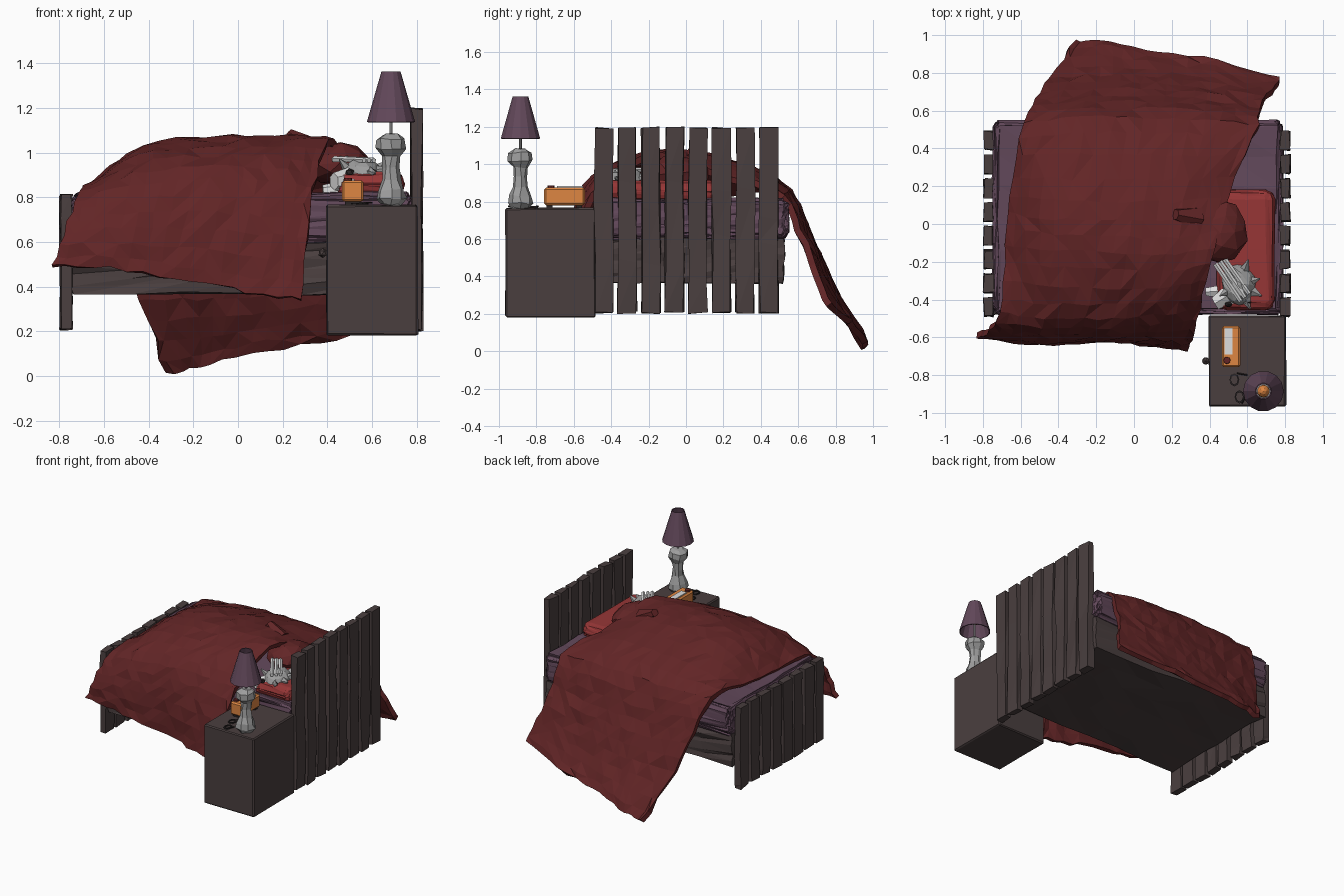
import bpy, bmesh, math, random
from mathutils import Vector, Matrix

if "Cube" in bpy.data.objects:
    bpy.data.objects.remove(bpy.data.objects["Cube"])

random.seed(4)

def mat(name, r, g, b):
    m = bpy.data.materials.new(name)
    m.diffuse_color = [((c / 255 + .055) / 1.055) ** 2.4 for c in (r, g, b)] + [1]
    m.use_nodes = True
    m.node_tree.nodes["Principled BSDF"].inputs["Base Color"].default_value = m.diffuse_color
    return m

WOOD = mat("dark wood", 74, 63, 63)
BLANKET = mat("dark red cloth", 98, 37, 38)
PILLOW = mat("pillow red", 150, 54, 54)
PURPLE = mat("dull purple", 98, 72, 90)
ORANGE = mat("orange", 222, 134, 66)
BONE = mat("grey bone", 158, 158, 158)
WHITE = mat("pale bone", 222, 222, 222)
DARK = mat("near black", 42, 37, 38)

def finish(name, bm, m, jitter=0):
    for v in bm.verts:
        v.co += Vector([random.uniform(-jitter, jitter) for _ in range(3)])
    me = bpy.data.meshes.new(name)
    bm.to_mesh(me)
    bm.free()
    ob = bpy.data.objects.new(name, me)
    bpy.context.collection.objects.link(ob)
    me.materials.append(m)
    return ob

def box(name, lo, hi, m, jitter=0, cuts=0, bevel=0, segs=1):
    bm = bmesh.new()
    lo, hi = Vector(lo), Vector(hi)
    bmesh.ops.create_cube(bm, size=1, matrix=Matrix.Translation((lo + hi) / 2) @ Matrix.Diagonal((*(hi - lo), 1)))
    if bevel:
        bmesh.ops.bevel(bm, geom=bm.edges[:], offset=bevel, segments=segs, affect='EDGES', profile=.5)
    if cuts:
        bmesh.ops.subdivide_edges(bm, edges=bm.edges[:], cuts=cuts, use_grid_fill=True)
        bmesh.ops.triangulate(bm, faces=bm.faces[:])
    return finish(name, bm, m, jitter)

def ball(name, c, r, m, subdiv=2, jitter=0):
    bm = bmesh.new()
    bmesh.ops.create_icosphere(bm, subdivisions=subdiv, radius=1, matrix=Matrix.Translation(c) @ Matrix.Diagonal((*r, 1)))
    return finish(name, bm, m, jitter)

def rod(name, a, b, r1, r2, m, sides=6):
    a, b = Vector(a), Vector(b)
    bm = bmesh.new()
    rot = (b - a).to_track_quat('Z', 'Y').to_matrix().to_4x4()
    bmesh.ops.create_cone(bm, cap_ends=True, segments=sides, radius1=r1, radius2=r2, depth=(b - a).length,
                          matrix=Matrix.Translation((a + b) / 2) @ rot)
    return finish(name, bm, m)

def lathe(name, c, prof, sides, m, jitter=0, caps=True):
    bm = bmesh.new()
    rings = [[bm.verts.new((c[0] + r * math.cos(2 * math.pi * k / sides), c[1] + r * math.sin(2 * math.pi * k / sides), z))
              for k in range(sides)] for r, z in prof]
    for a, b in zip(rings, rings[1:]):
        for k in range(sides):
            n = (k + 1) % sides
            bm.faces.new((a[k], a[n], b[n], b[k]))
    if caps:
        bm.faces.new(rings[0][::-1])
        bm.faces.new(rings[-1])
    return finish(name, bm, m, jitter)

# Plank boards at the head and foot
def planks(name, x0, x1, z0, z1):
    for i in range(8):
        y = -.44 + i * .126
        bm = bmesh.new()
        bmesh.ops.create_cube(bm, size=1, matrix=Matrix.Translation(((x0 + x1) / 2, y, (z0 + z1) / 2))
                              @ Matrix.Diagonal((x1 - x0, .098, z1 - z0, 1)))
        for f in (.3, .65):
            bmesh.ops.bisect_plane(bm, geom=bm.verts[:] + bm.edges[:] + bm.faces[:],
                                   plane_co=(0, 0, z0 + (z1 - z0) * (f + random.uniform(-.15, .15))), plane_no=(0, .15, 1))
        bmesh.ops.triangulate(bm, faces=bm.faces[:])
        finish(f"{name}_{i + 1}", bm, WOOD, .006)

planks("headboard_plank", .775, .825, .205, 1.195)
planks("footboard_plank", -.795, -.745, .21, .81)

# Bed base and mattress
box("bed_base", (-.74, -.47, .37), (.775, .52, .6), WOOD, .012, 5)
box("mattress", (-.745, -.475, .6), (.785, .545, .815), PURPLE, .01, 5, .03)
box("pillow", (.44, -.455, .80), (.745, .18, .915), PILLOW, .004, 1, .05, 2)

# Blanket: rows from front hem over the sleeper to the back hem, five points each
ROWS = [
    [(-.83, -.60, .50), (-.55, -.64, .48), (-.25, -.63, .43), (.02, -.64, .38), (.28, -.67, .35)],
    [(-.77, -.58, .66), (-.50, -.61, .70), (-.20, -.61, .70), (.08, -.61, .68), (.31, -.60, .66)],
    [(-.71, -.47, .82), (-.45, -.50, .91), (-.15, -.50, .94), (.15, -.48, .93), (.35, -.45, .90)],
    [(-.68, -.16, .85), (-.41, -.18, 1.03), (-.08, -.20, 1.06), (.20, -.20, 1.07), (.41, -.17, 1.07)],
    [(-.66, .15, .85), (-.40, .12, 1.02), (-.05, .12, 1.05), (.25, .12, 1.05), (.50, .15, .96)],
    [(-.60, .50, .87), (-.30, .53, .88), (0, .53, .89), (.35, .52, .89), (.65, .50, .86)],
    [(-.52, .66, .63), (-.22, .68, .61), (.05, .68, .61), (.37, .66, .62), (.66, .62, .65)],
    [(-.43, .80, .31), (-.16, .81, .32), (.09, .80, .34), (.40, .76, .37), (.72, .71, .43)],
    [(-.31, .97, .03), (-.16, .98, .06), (.10, .92, .12), (.42, .87, .18), (.77, .78, .25)]]

def spline(pts, t):
    i = min(int(t), len(pts) - 2)
    f = t - i
    p = [Vector(pts[max(0, min(len(pts) - 1, i + k))]) for k in (-1, 0, 1, 2)]
    return .5 * (2 * p[1] + (p[2] - p[0]) * f + (2 * p[0] - 5 * p[1] + 4 * p[2] - p[3]) * f * f
                 + (3 * p[1] - p[0] - 3 * p[2] + p[3]) * f ** 3)

NU, NV = 17, 28
bm = bmesh.new()
grid = [[bm.verts.new(spline([spline(r, 4 * i / NU) for r in ROWS], 8 * j / NV)) for i in range(NU + 1)]
        for j in range(NV + 1)]
for j in range(NV):
    for i in range(NU):
        a, b, c, d = grid[j][i], grid[j][i + 1], grid[j + 1][i + 1], grid[j + 1][i]
        for t in (((a, b, c), (a, c, d)) if random.random() < .5 else ((a, b, d), (b, c, d))):
            bm.faces.new(t)
blanket = finish("blanket", bm, BLANKET, .009)
sol = blanket.modifiers.new("thickness", 'SOLIDIFY')
sol.thickness, sol.offset = .035, -1

# Bunched cloth around the sleeper's head
ball("blanket_hood", (.45, -.04, .95), (.15, .17, .1), BLANKET, 2, .012)
rod("blanket_tuft", (.33, .03, 1.0), (.22, .05, 1.08), .07, .03, BLANKET, 6)

# Sleeping bony head with hand across the brow
ball("skull", (.555, -.32, .895), (.095, .11, .08), BONE, 2, .008)
rod("muzzle", (.53, -.36, .88), (.43, -.42, .87), .065, .04, WHITE, 6)
rod("jaw", (.52, -.35, .84), (.38, -.36, .83), .045, .025, WHITE, 6)
for x, y in ((.50, -.425), (.60, -.415)):
    ball("eye_socket", (x, y, .91), (.022, .016, .02), DARK, 1)
for i in range(3):
    rod("finger", (.43 + i * .025, -.21 + i * .012, .97), (.565 + i * .022, -.41 + i * .02, .965), .014, .012, WHITE, 5)
for dx, dy, dz in ((.11, .03, .05), (.12, -.06, .02), (.05, .13, .05), (.06, -.13, .0), (-.10, -.06, .06)):
    rod("skull_spike", (.555 + dx * .5, -.32 + dy * .5, .91), (.555 + dx, -.32 + dy, .91 + dz), .035, .004, BONE, 5)

# Bedside cabinet
box("cabinet", (.395, -.965, .18), (.805, -.485, .765), WOOD, .003, 0, .008)
ball("cabinet_knob", (.38, -.725, .55), (.022, .022, .022), WOOD, 1)

# Clock radio
box("radio_body", (.465, -.758, .78), (.563, -.54, .875), ORANGE, 0, 0, .01)
for y in (-.73, -.57):
    box("radio_foot", (.48, y - .015, .762), (.55, y + .015, .782), DARK)
box("radio_plate", (.478, -.69, .873), (.522, -.55, .882), WHITE)
rod("radio_knob", (.492, -.722, .87), (.492, -.722, .886), .02, .018, BLANKET, 8)

# Folded glasses on the cabinet
for y in (-.825, -.915):
    bm = bmesh.new()
    ring = [[bm.verts.new((.545 + .026 * s * math.cos(k * math.pi / 4) + (y + .87) * -.3, y + .035 * s * math.sin(k * math.pi / 4), .775))
             for k in range(8)] for s in (1, .7)]
    for k in range(8):
        n = (k + 1) % 8
        bm.faces.new((ring[0][k], ring[0][n], ring[1][n], ring[1][k]))
    finish("glasses_rim", bm, DARK).modifiers.new("thickness", 'SOLIDIFY').thickness = .008
rod("glasses_arm", (.545, -.79, .775), (.60, -.80, .775), .004, .004, DARK, 4)
rod("glasses_arm", (.57, -.95, .775), (.60, -.90, .775), .004, .004, DARK, 4)

# Lamp: bone stand, stem, open shade, bulb
L = (.685, -.885)
lathe("lamp_bone", L, [(.05, .768), (.068, .79), (.062, .83), (.042, .88), (.036, .93), (.042, .98), (.064, 1.02),
                       (.062, 1.06), (.035, 1.08)], 8, BONE, .006)
rod("lamp_stem", (*L, 1.07), (*L, 1.20), .007, .007, BONE)
shade = lathe("lamp_shade", L, [(.108, 1.137), (.043, 1.362)], 14, PURPLE, 0, False)
sol = shade.modifiers.new("thickness", 'SOLIDIFY')
sol.thickness, sol.offset = .006, -1
ball("lamp_bulb", (*L, 1.24), (.034, .034, .05), ORANGE, 2)
